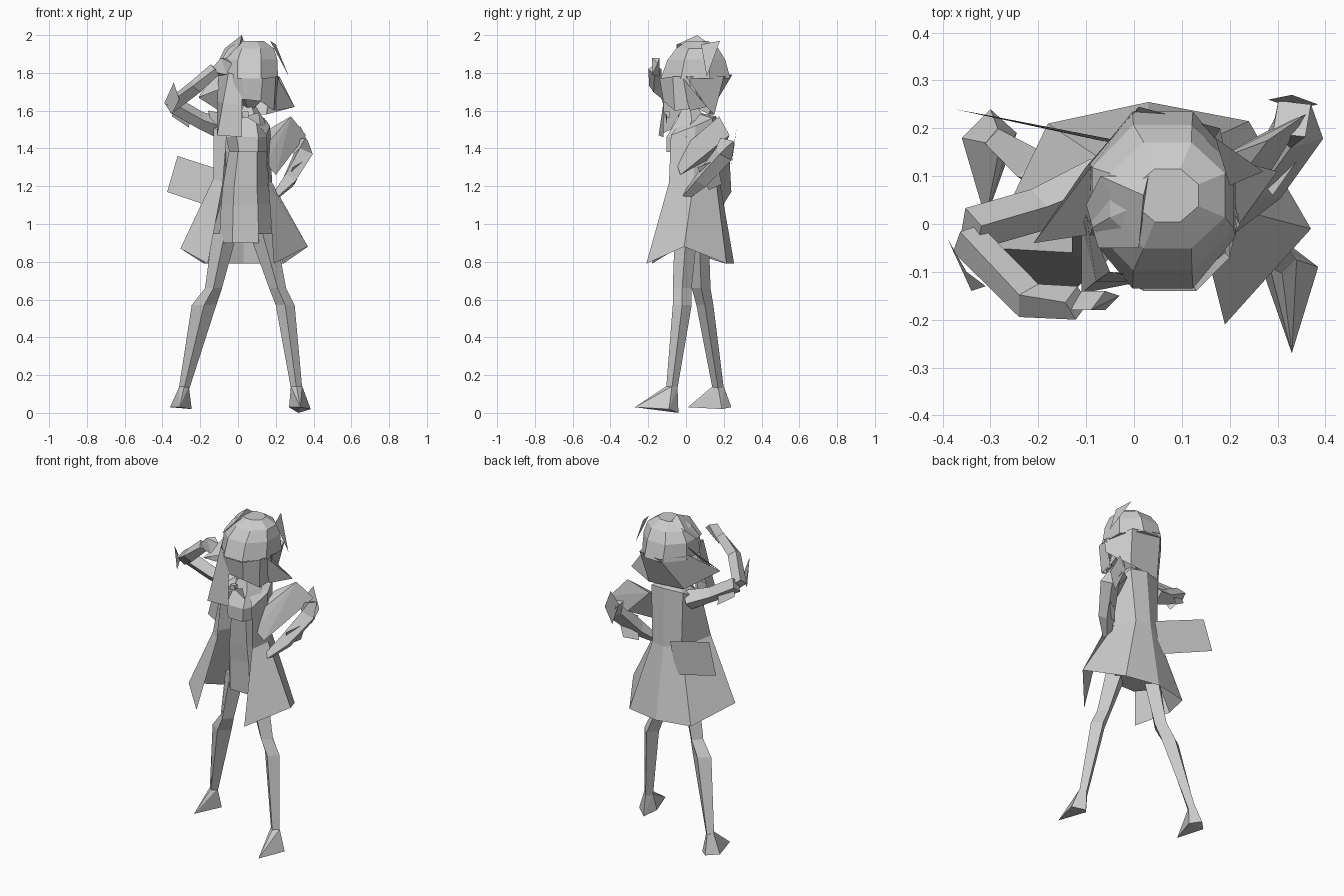
import bpy
import bmesh
from math import cos, sin, pi
from mathutils import Vector, Matrix

default_cube = bpy.data.objects.get("Cube")
if default_cube:
    bpy.data.objects.remove(default_cube, do_unlink=True)

# One plain grey for the whole figure
grey = bpy.data.materials.new("plain grey")
grey.use_nodes = True
grey.diffuse_color = (.6, .6, .6, 1)
grey.node_tree.nodes["Principled BSDF"].inputs["Base Color"].default_value = (.6, .6, .6, 1)


def finish(name, mesh_data):
    """Turn a bmesh into a flat shaded grey object."""
    bmesh.ops.recalc_face_normals(mesh_data, faces=mesh_data.faces[:])
    mesh = bpy.data.meshes.new(name)
    mesh_data.to_mesh(mesh)
    mesh_data.free()
    mesh.materials.append(grey)
    part = bpy.data.objects.new(name, mesh)
    bpy.context.collection.objects.link(part)
    return part


def loft(name, rings, closed=True):
    """Skin a list of rings that all have the same number of points."""
    mesh_data = bmesh.new()
    rows = [[mesh_data.verts.new(point) for point in ring] for ring in rings]
    count = len(rows[0])
    for lower, upper in zip(rows, rows[1:]):
        for i in range(count if closed else count - 1):
            j = (i + 1) % count
            mesh_data.faces.new((lower[i], lower[j], upper[j], upper[i]))
    if closed:
        mesh_data.faces.new(rows[0])
        mesh_data.faces.new(rows[-1])
    return finish(name, mesh_data)


def column(name, sections, sides, turn=0):
    """Upright form from level sections: centre x, y, z and radii."""
    angles = [2 * pi * (i + turn) / sides for i in range(sides)]
    return loft(name, [[(x + rx * cos(a), y + ry * sin(a), z) for a in angles]
                       for x, y, z, rx, ry in sections])


def limb(name, sections, sides=4):
    """Tapered tube along a path of centres with a radius each."""
    centres = [Vector(section[:3]) for section in sections]
    rings = []
    for i, section in enumerate(sections):
        along = centres[min(i + 1, len(centres) - 1)] - centres[max(i - 1, 0)]
        across = along.cross(Vector((0, 0, 1))).normalized()
        other = along.cross(across).normalized()
        angles = [2 * pi * k / sides for k in range(sides)]
        rings.append([centres[i] + section[3] * (across * cos(a) + other * sin(a))
                      for a in angles])
    return loft(name, rings)


def hull(name, points):
    """Faceted solid around a handful of points."""
    mesh_data = bmesh.new()
    for point in points:
        mesh_data.verts.new(point)
    bmesh.ops.convex_hull(mesh_data, input=mesh_data.verts[:])
    spare = [v for v in mesh_data.verts if not v.link_faces]
    bmesh.ops.delete(mesh_data, geom=spare, context='VERTS')
    return finish(name, mesh_data)


def sheet(name, *points):
    """Single flat panel of cloth or hair."""
    mesh_data = bmesh.new()
    mesh_data.faces.new([mesh_data.verts.new(point) for point in points])
    return finish(name, mesh_data)


# Legs, wide apart, left one forward
column("left_leg", [(.13, 0, .95, .07, .06), (.21, -.02, .66, .045, .05),
                    (.25, -.02, .57, .05, .05), (.31, -.075, .13, .03, .03)], 4)
column("right_leg", [(-.07, .07, .95, .065, .05), (-.13, .08, .66, .045, .05),
                     (-.18, .1, .57, .065, .045), (-.285, .17, .13, .028, .03)], 4)

# Pointed shoes: toe, outer side, heel, inner side, ankle
hull("left_shoe", [(.33, -.27, .03), (.385, -.09, .02), (.32, -.04, 0), (.27, -.1, .03),
                   (.34, -.075, .14), (.28, -.075, .14), (.31, -.105, .14), (.31, -.045, .14)])
hull("right_shoe", [(-.31, .01, .03), (-.36, .18, .03), (-.3, .24, .03), (-.245, .19, .02),
                    (-.31, .17, .14), (-.26, .17, .14), (-.285, .14, .14), (-.285, .2, .14)])

# Dress set back under the coat, with the bust overhanging it
column("dress", [(.04, .05, .9, .14, .1), (.04, .05, 1.1, .13, .11),
                 (.04, .04, 1.2, .12, .11), (.05, .02, 1.38, .1, .1)], 6)
column("bust", [(.055, 0, 1.38, .1, .12), (.05, 0, 1.46, .115, .12),
                (.05, .03, 1.55, .09, .09), (.05, .02, 1.63, .04, .04)], 6)

# Open coat, from right front edge around the back to left front edge
hem = [(-.16, -.18, .79), (-.305, -.05, .87), (-.18, .21, .79), (.03, .255, .79),
       (.24, .215, .79), (.37, -.01, .88), (.19, -.21, .79)]
waist = [(-.08, -.09, 1.22), (-.13, -.06, 1.24), (-.06, .13, 1.22), (.03, .18, 1.22),
         (.12, .16, 1.22), (.18, .04, 1.22), (.16, -.09, 1.22)]
shoulder = [(-.06, -.08, 1.47), (-.13, .03, 1.51), (-.07, .13, 1.56), (.04, .16, 1.57),
            (.14, .14, 1.56), (.17, .05, 1.52), (.15, -.08, 1.47)]
neck_base = Vector((.05, .02, 1.6))
collar = [neck_base.lerp(Vector(point), .45) for point in shoulder]
loft("coat", [hem, waist, shoulder, collar], closed=False)

# Wide ribbon tail flying out behind
sheet("back_ribbon", (-.32, .23, 1.36), (-.375, .24, 1.17), (-.05, .17, 1.06), (-.01, .17, 1.26))

# Left arm bent, hand on the hip
hull("left_sleeve", [(.15, -.05, 1.32), (.15, 0, 1.42), (.16, .13, 1.5), (.28, .175, 1.57),
                     (.36, .23, 1.47), (.27, .19, 1.38), (.2, -.03, 1.26)])
limb("left_forearm", [(.33, .22, 1.44, .05), (.345, .2, 1.37, .055),
                      (.27, .08, 1.23, .045), (.19, -.01, 1.14, .02)])
sheet("left_elbow_frill", (.28, .26, 1.45), (.33, .27, 1.52), (.385, .25, 1.4), (.34, .24, 1.3))
sheet("left_cuff", (.36, .16, 1.34), (.3, .19, 1.21), (.24, .12, 1.18), (.29, .06, 1.3))

# Right arm raised, hand by the brow
limb("right_upper_arm", [(-.07, .08, 1.5, .06), (-.2, .03, 1.55, .045), (-.34, -.01, 1.63, .045)])
limb("right_forearm", [(-.35, -.03, 1.63, .04), (-.22, -.16, 1.73, .04),
                       (-.12, -.165, 1.82, .035)])
hull("right_hand", [(-.15, -.18, 1.81), (-.13, -.14, 1.78), (-.09, -.18, 1.88),
                    (-.03, -.15, 1.85), (-.06, -.18, 1.79), (-.06, -.14, 1.88)])
sheet("right_elbow_frill", (-.34, -.14, 1.75), (-.39, -.03, 1.64), (-.35, -.1, 1.58), (-.31, -.13, 1.66))
sheet("right_cuff", (-.35, .02, 1.57), (-.33, .0, 1.63), (-.25, .04, 1.58), (-.26, .06, 1.51))
sheet("right_shoulder_frill", (-.16, .02, 1.6), (-.04, -.04, 1.58), (-.05, -.05, 1.5), (-.14, .03, 1.54))

# Head and neck
head = bmesh.new()
bmesh.ops.create_icosphere(head, subdivisions=1, radius=1, matrix=Matrix.Translation(
    (.06, .01, 1.73)) @ Matrix.Diagonal((.11, .11, .14, 1)))
finish("head", head)
limb("neck", [(.05, .03, 1.5, .04), (.05, .02, 1.68, .04)], 6)

# Chest bow
bow = bmesh.new()
bmesh.ops.create_cube(bow, size=.03, matrix=Matrix.Translation((.04, -.1, 1.58)))
finish("bow_knot", bow)
for side, name in ((-1, "right"), (1, "left")):
    sheet(name + "_bow_loop", (.04, -.1, 1.57), (.04 + side * .07, -.11, 1.59),
          (.04 + side * .08, -.1, 1.52))

# Hair cap
column("hair_cap", [(.06, .05, 1.77, .165, .2), (.06, .055, 1.87, .16, .165),
                    (.07, .06, 1.93, .13, .12), (.07, .06, 1.97, .07, .06)], 8, .5)

# Fringe hanging in front and over the left temple
loft("fringe", [[(-.03, -.11, 1.78), (.02, -.14, 1.77), (.13, -.14, 1.77), (.2, -.07, 1.78), (.22, .02, 1.78)],
                [(-.01, -.1, 1.66), (.03, -.12, 1.66), (.12, -.12, 1.65), (.19, -.06, 1.6), (.2, .03, 1.61)]],
     closed=False)

# Back hair flaring to a point on each side
loft("back_hair", [[(.22, 0, 1.78), (.18, .2, 1.78), (.01, .245, 1.79), (-.1, .12, 1.8)],
                   [(.3, .11, 1.62), (.15, .15, 1.58), (-.07, .12, 1.58), (-.21, -.04, 1.67)]],
     closed=False)
sheet("left_side_lock", (.2, -.03, 1.79), (.3, .11, 1.62), (.2, .02, 1.6))
sheet("right_side_lock", (-.09, .12, 1.85), (-.21, -.04, 1.67), (-.08, -.02, 1.72))

# Long lock over the right shoulder
loft("right_front_lock", [[(-.1, .02, 1.84), (-.05, -.1, 1.8), (.02, -.11, 1.78)],
                          [(-.11, .0, 1.65), (-.08, -.12, 1.64), (.02, -.12, 1.63)],
                          [(-.1, -.08, 1.5), (-.11, -.145, 1.47), (.02, -.12, 1.46)]],
     closed=False)

# Tufts standing up from the crown
hull("right_tuft", [(-.1, .04, 1.87), (-.07, .1, 1.93), (.02, .06, 2), (.03, .1, 1.97),
                    (.01, -.05, 1.95), (-.075, -.05, 1.86)])
sheet("left_tuft", (.17, .18, 1.97), (.2, .08, 1.95), (.27, .11, 1.78))
